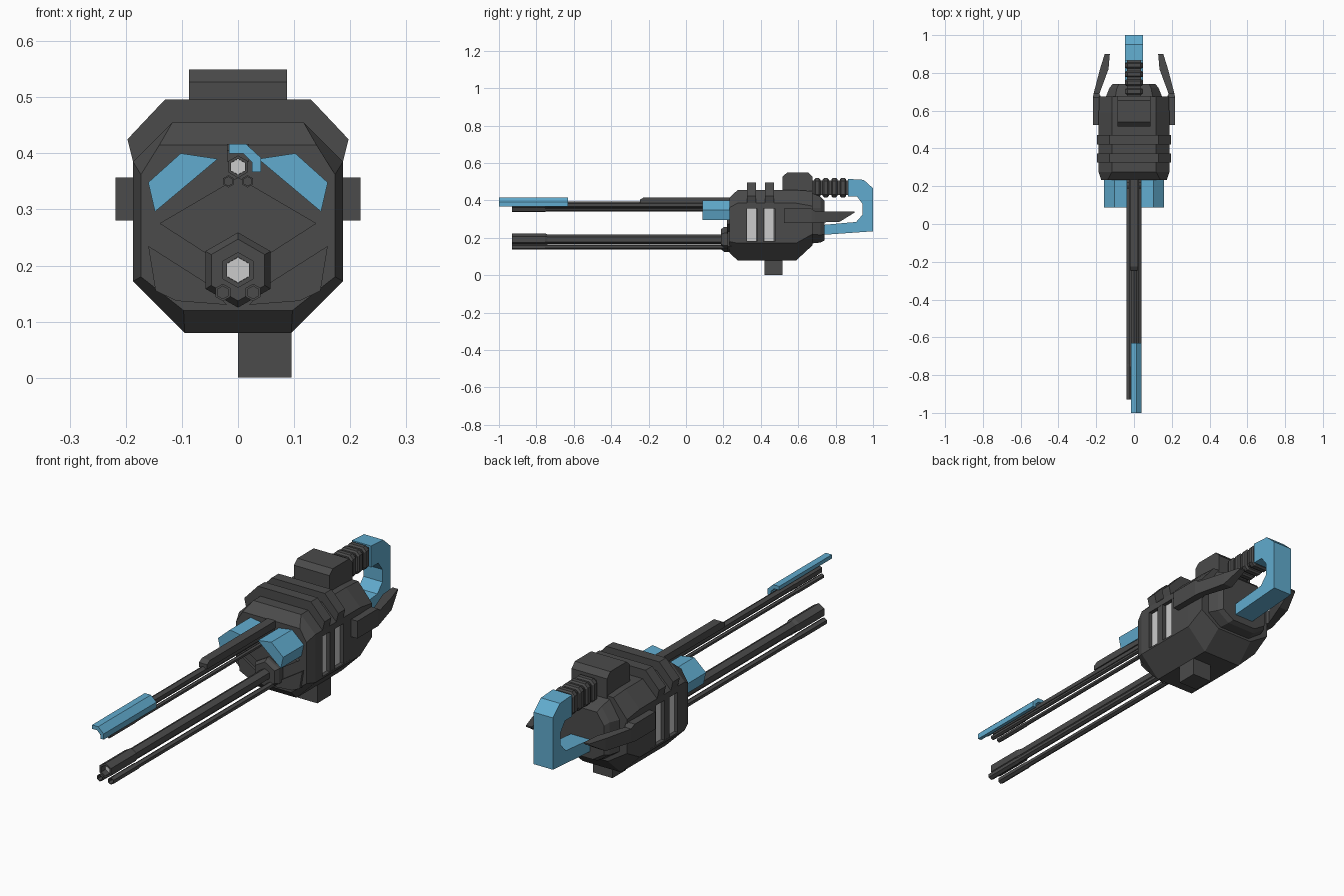
import bpy, bmesh, math


def material(name, rgb):
    m = bpy.data.materials.new(name)
    m.diffuse_color = (*rgb, 1)
    return m


DARK = material("dark_metal", (0.07, 0.07, 0.07))
BLUE = material("blue_paint", (0.12, 0.41, 0.62))
LIGHT = material("light_metal", (0.6, 0.6, 0.6))


def loft(name, rings, mat=DARK):
    """Skin equal-length rings of 3D points and cap both ends."""
    bm = bmesh.new()
    vs = [[bm.verts.new(p) for p in r] for r in rings]
    n = len(vs[0])
    for a, b in zip(vs, vs[1:]):
        for i in range(n):
            j = (i + 1) % n
            bm.faces.new((a[i], a[j], b[j], b[i]))
    bm.faces.new(vs[0])
    bm.faces.new(vs[-1])
    bmesh.ops.recalc_face_normals(bm, faces=bm.faces)
    me = bpy.data.meshes.new(name)
    bm.to_mesh(me)
    bm.free()
    me.materials.append(mat)
    ob = bpy.data.objects.new(name, me)
    bpy.context.collection.objects.link(ob)
    return ob


def along_y(name, pts, y0, y1, mat=DARK):
    return loft(name, [[(x, y, z) for x, z in pts] for y in (y0, y1)], mat)


def along_x(name, pts, x0, x1, mat=DARK):
    return loft(name, [[(x, y, z) for y, z in pts] for x in (x0, x1)], mat)


def box(name, x0, x1, y0, y1, z0, z1, mat=DARK):
    return along_y(name, [(x0, z0), (x1, z0), (x1, z1), (x0, z1)], y0, y1, mat)


def octagon(y, side, bottom, z0, z1, z2, top, z3):
    half = [(bottom, z0), (side, z1), (side, z2), (top, z3)]
    return [(x, y, z) for x, z in half] + [(-x, y, z) for x, z in reversed(half)]


def hexagon(cx, cz, r, y):
    return [(cx + r * math.sin(k * math.pi / 3), y, cz + r * math.cos(k * math.pi / 3))
            for k in range(6)]


def barrel(name, cx, cz, r, r_muzzle):
    """Hex tube with a thicker hollow muzzle."""
    steps = [(r, 0.24), (r, -0.74), (r_muzzle, -0.755), (r_muzzle, -0.93),
             (r_muzzle * 0.72, -0.93), (r_muzzle * 0.72, -0.89)]
    return loft(name, [hexagon(cx, cz, rr, y) for rr, y in steps])


# Main housing with tapered front and rear
body = loft("housing", [
    octagon(0.233, 0.173, 0.097, 0.12, 0.18, 0.362, 0.14, 0.415),
    octagon(0.275, 0.187, 0.095, 0.08, 0.172, 0.385, 0.117, 0.455),
    octagon(0.59, 0.187, 0.095, 0.08, 0.172, 0.385, 0.117, 0.455),
    octagon(0.676, 0.184, 0.09, 0.16, 0.22, 0.37, 0.117, 0.45)])
loft("rear_plug", [
    octagon(0.67, 0.15, 0.08, 0.17, 0.22, 0.36, 0.1, 0.44),
    octagon(0.72, 0.13, 0.07, 0.175, 0.215, 0.36, 0.09, 0.42),
    octagon(0.74, 0.115, 0.06, 0.185, 0.22, 0.35, 0.08, 0.40)])

# Side windows: recess, pillars and light strips
for s, side in ((1, "right"), (-1, "left")):
    cut = box("window_cutter_" + side, s * 0.165, s * 0.25, 0.325, 0.515, 0.18, 0.358)
    cut.hide_render = True
    cut.hide_viewport = True
    mod = body.modifiers.new("window_" + side, 'BOOLEAN')
    mod.object = cut
    mod.solver = 'EXACT'
    for i, (y0, y1) in enumerate(((0.38, 0.415), (0.475, 0.515))):
        box(f"pillar_{side}_{i}", s * 0.16, s * 0.186, y0, y1, 0.178, 0.36)
    for i, y in enumerate((0.325, 0.42)):
        box(f"light_strip_{side}_{i}", s * 0.16, s * 0.172, y, y + 0.048, 0.182, 0.356, LIGHT)

    # Side arm: bracket and swept-in blade
    arm = [(0.525, 0.175, 0.218, 0.28, 0.357), (0.67, 0.175, 0.218, 0.28, 0.357),
           (0.69, 0.183, 0.214, 0.282, 0.342), (0.82, 0.135, 0.18, 0.285, 0.34),
           (0.9, 0.128, 0.155, 0.334, 0.34)]
    loft("side_arm_" + side, [[(s * a, y, z0), (s * b, y, z0), (s * b, y, z1), (s * a, y, z1)]
                              for y, a, b, z0, z1 in arm])

    # Blue front cheek and lower front plate
    cheek = [(0.16, 0.348), (0.102, 0.40), (0.036, 0.39), (0.148, 0.296)]
    along_y("front_cheek_" + side, [(s * x, z) for x, z in cheek], 0.088, 0.25, BLUE)
    plate = [(0.16, 0.235), (0.05, 0.165), (0.02, 0.13), (0.11, 0.137), (0.147, 0.155)]
    along_y("lower_plate_" + side, [(s * x, z) for x, z in plate], 0.222, 0.25)

# Front diamond plate and barrel collar
along_y("front_diamond", [(0, 0.357), (0.14, 0.275), (0, 0.185), (-0.14, 0.275)], 0.218, 0.25)
loft("barrel_collar", [hexagon(0, 0.192, r, y) for r, y in ((0.067, 0.25), (0.067, 0.205), (0.055, 0.188))])

# Top armour bands
band = [(0.18, 0.365), (0.187, 0.385), (0.197, 0.425), (0.13, 0.496)]
band += [(-x, z) for x, z in reversed(band)]
for i, y in enumerate((0.325, 0.422)):
    along_y(f"armour_band_{i}", band, y, y + 0.048)

# Rear top box, ribbed neck and carrying handle
along_x("rear_box", [(0.517, 0.43), (0.517, 0.527), (0.54, 0.549), (0.655, 0.549),
                     (0.677, 0.525), (0.677, 0.41)], -0.087, 0.087)
box("neck_core", -0.036, 0.036, 0.67, 0.875, 0.43, 0.506)
for i in range(4):
    y = 0.685 + i * 0.046
    loft(f"neck_rib_{i}", [octagon(yy, w, w * 0.7, 0.468 - h, 0.468 - h * 0.7, 0.468 + h * 0.7, w * 0.7, 0.468 + h)
                           for yy, w, h in ((y, 0.042, 0.044), (y + 0.007, 0.048, 0.051),
                                            (y + 0.026, 0.048, 0.051), (y + 0.033, 0.042, 0.044))])
along_x("handle", [(0.865, 0.515), (0.95, 0.51), (1, 0.465), (1, 0.235), (0.72, 0.215),
                   (0.72, 0.268), (0.91, 0.285), (0.945, 0.325), (0.945, 0.38),
                   (0.915, 0.42), (0.865, 0.42)], -0.047, 0.047, BLUE)

# Mounting foot, on one side only
box("mounting_foot", 0, 0.095, 0.42, 0.515, 0, 0.1)

# Upper and lower barrel clusters
for label, cz, r, rm, dx, dz, rs in (("upper", 0.376, 0.017, 0.02, 0.017, -0.026, 0.0095),
                                     ("lower", 0.192, 0.026, 0.032, 0.027, -0.04, 0.0135)):
    barrel(label + "_barrel", 0, cz, r, rm)
    loft(label + "_bore", [hexagon(0, cz, rm * 0.71, y) for y in (-0.90, -0.88)], LIGHT)
    for s in (-1, 1):
        barrel(f"{label}_small_barrel_{s}", s * dx, cz + dz, rs, rs * 1.15)

# Top rail over the upper barrel and blue muzzle guard
along_x("top_rail", [(-0.245, 0.385), (-0.245, 0.405), (-0.225, 0.417), (0.25, 0.417),
                     (0.25, 0.385)], -0.02, 0.02)
guard = [(-0.016, 0.4), (-0.016, 0.417), (0.014, 0.417), (0.041, 0.392), (0.041, 0.367),
         (0.025, 0.367), (0.025, 0.384), (0.009, 0.4)]
along_y("muzzle_guard", guard, -1.0, -0.63, BLUE)
